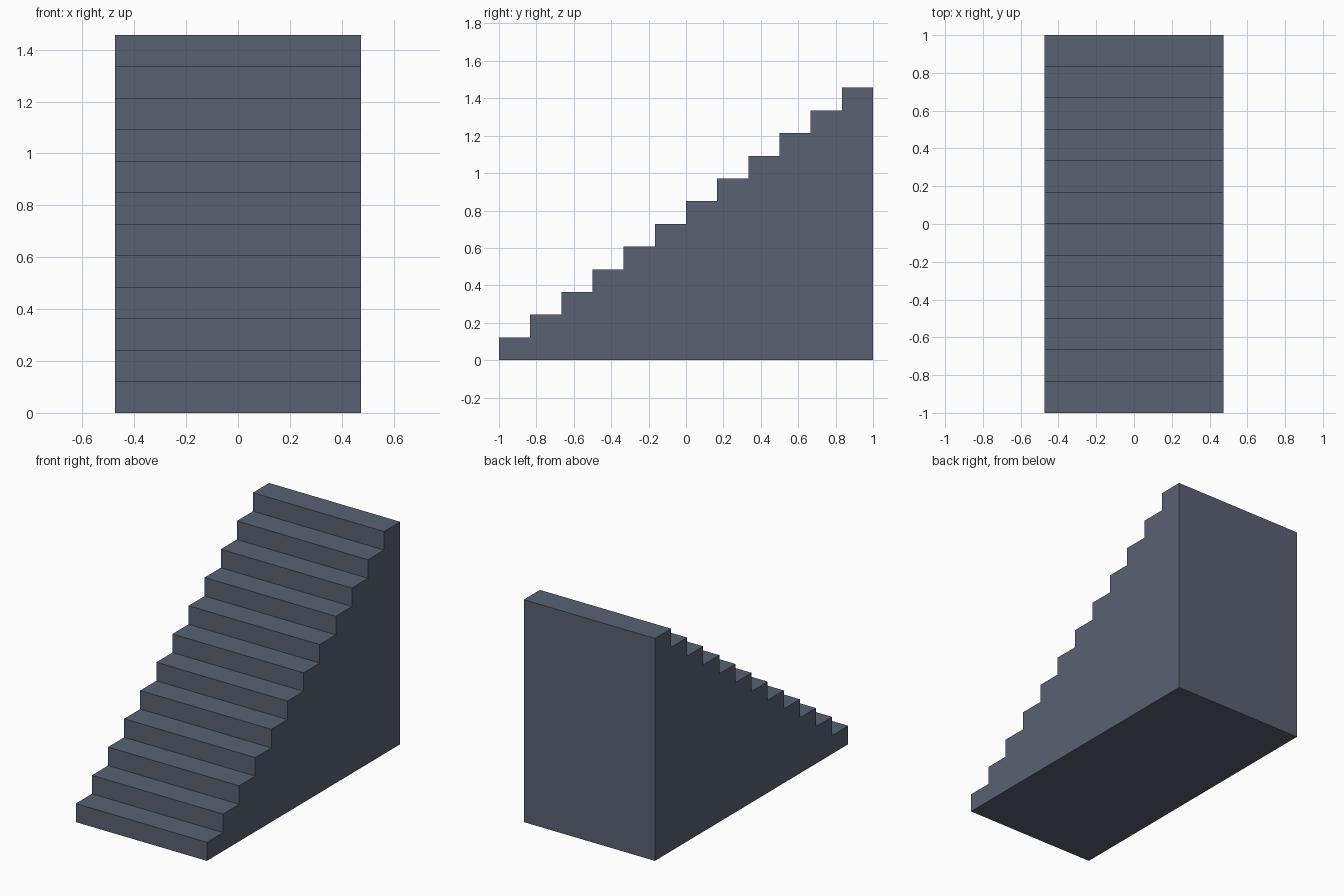
import bpy
import bmesh

if "Cube" in bpy.data.objects:
    bpy.data.objects.remove(bpy.data.objects["Cube"])

STEPS = 12
LENGTH = 2.0
HEIGHT = 1.457
WIDTH = 0.95

tread = LENGTH / STEPS
riser = HEIGHT / STEPS

# Side profile: bottom edge, then a riser and tread per step
profile = [(LENGTH / 2, 0.0), (-LENGTH / 2, 0.0)]
for i in range(STEPS):
    y = -LENGTH / 2 + i * tread
    z = (i + 1) * riser
    profile += [(y, z), (y + tread, z)]

# Extrude the profile across the width
bm = bmesh.new()
side = bm.faces.new([bm.verts.new((-WIDTH / 2, y, z)) for y, z in profile])
result = bmesh.ops.extrude_face_region(bm, geom=[side], use_keep_orig=True)
moved = [g for g in result["geom"] if isinstance(g, bmesh.types.BMVert)]
bmesh.ops.translate(bm, verts=moved, vec=(WIDTH, 0, 0))
bmesh.ops.recalc_face_normals(bm, faces=bm.faces[:])

mesh = bpy.data.meshes.new("staircase")
bm.to_mesh(mesh)
bm.free()
staircase = bpy.data.objects.new("staircase", mesh)
bpy.context.collection.objects.link(staircase)

# Slate blue-grey
slate = bpy.data.materials.new("slate")
slate.diffuse_color = (0.10, 0.12, 0.17, 1.0)
slate.use_nodes = True
slate.node_tree.nodes["Principled BSDF"].inputs["Base Color"].default_value = slate.diffuse_color
mesh.materials.append(slate)
